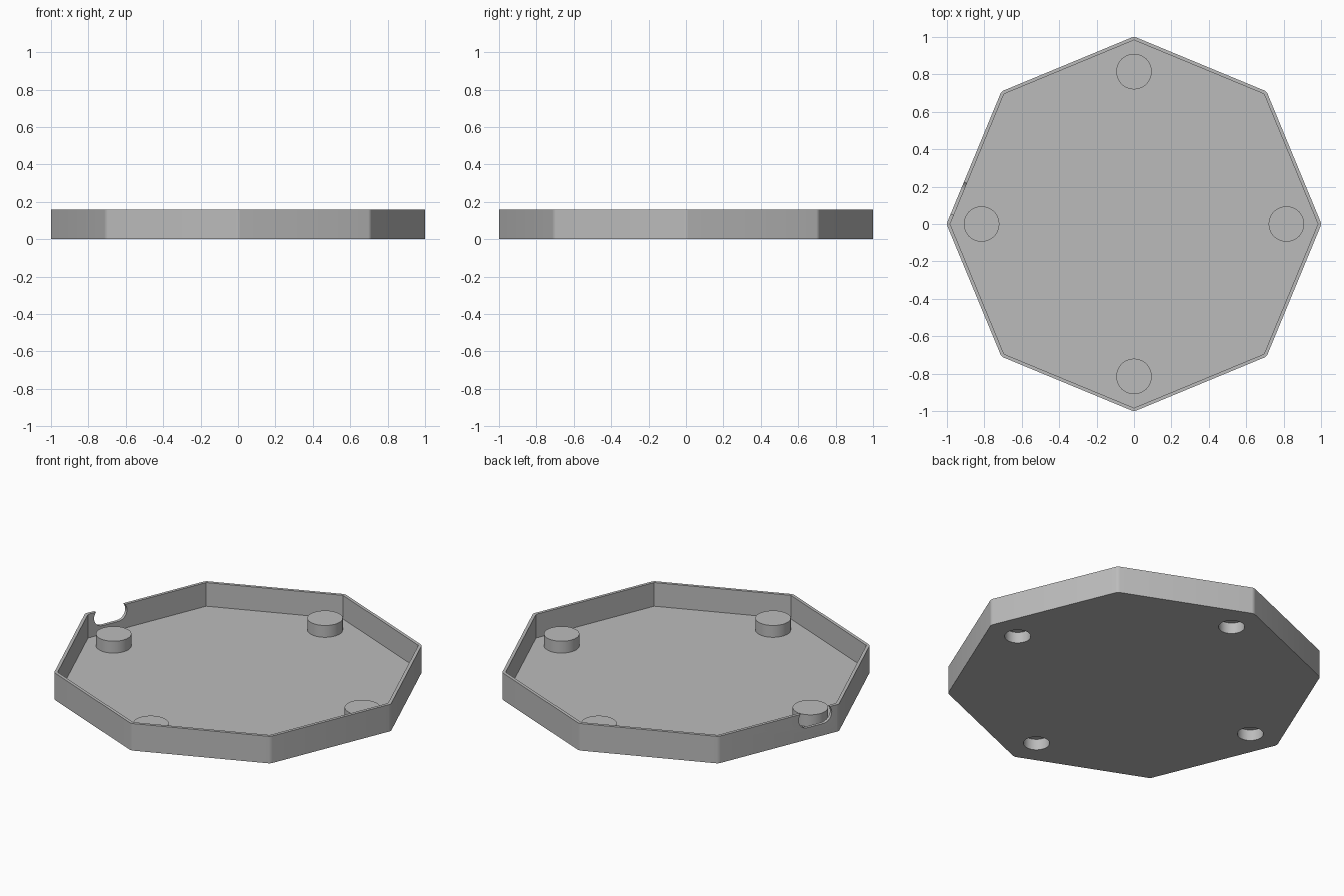
import bpy, bmesh
from math import sin, cos, pi
from mathutils import Matrix, Vector

cube = bpy.data.objects.get("Cube")
if cube:
    bpy.data.objects.remove(cube, do_unlink=True)

HEIGHT, FLOOR = 0.16, 0.02
POST_TOP, HOLE_TOP = 0.09, 0.065
POST_DISTANCE = 0.815

grey = bpy.data.materials.new("plain grey")
grey.use_nodes = True
colour = (0.5, 0.5, 0.5, 1)
grey.diffuse_color = colour
grey.node_tree.nodes["Principled BSDF"].inputs["Base Color"].default_value = colour


def ring(radius, sides):
    return [(radius * cos(2 * pi * i / sides), radius * sin(2 * pi * i / sides))
            for i in range(sides)]


def prism(name, outline, low, high, matrix=Matrix(), rounding=0):
    """Extrude a flat outline from low to high, optionally rounding its upright edges."""
    bm = bmesh.new()
    base = bm.faces.new([bm.verts.new((x, y, low)) for x, y in outline])
    top = bmesh.ops.extrude_face_region(bm, geom=[base])["geom"]
    bmesh.ops.translate(bm, vec=(0, 0, high - low),
                        verts=[g for g in top if isinstance(g, bmesh.types.BMVert)])
    if rounding:
        upright = [e for e in bm.edges
                   if abs(e.verts[0].co.z - e.verts[1].co.z) > 0.01]
        bmesh.ops.bevel(bm, geom=upright, offset=rounding, segments=5,
                        profile=0.5, affect='EDGES')
    bmesh.ops.recalc_face_normals(bm, faces=bm.faces)
    bm.transform(matrix)
    mesh = bpy.data.meshes.new(name)
    bm.to_mesh(mesh)
    bm.free()
    mesh.materials.append(grey)
    obj = bpy.data.objects.new(name, mesh)
    bpy.context.collection.objects.link(obj)
    return obj


def cut(obj, cutters):
    """Subtract the cutters and bake the result into the mesh."""
    for cutter in cutters:
        cutter.hide_render = True
        mod = obj.modifiers.new("cut", 'BOOLEAN')
        mod.operation = 'DIFFERENCE'
        mod.solver = 'EXACT'
        mod.object = cutter
    graph = bpy.context.evaluated_depsgraph_get()
    mesh = bpy.data.meshes.new_from_object(obj.evaluated_get(graph))
    obj.modifiers.clear()
    obj.data = mesh


# Octagonal tray and its hollow
tray = prism("tray", ring(1.0025, 8), 0, HEIGHT, rounding=0.0125)
hollow = prism("hollow_cutter", ring(0.983, 8), FLOOR, HEIGHT + 0.1)

# Slot with round ends, open at the rim, near the right-hand corner
r, half = 0.055, 0.05
slot = [(half * (1 if i <= 16 else -1) + r * cos(a), r * sin(a))
        for i in range(34)
        for a in [-pi / 2 + pi * (i if i <= 16 else i - 1) / 16]]
along = Vector((cos(3 * pi / 8), sin(3 * pi / 8), 0))
up = Vector((0, 0, 1))
place = Matrix((along, up, along.cross(up))).transposed().to_4x4()
place.translation = Vector((-1, 0, 0.125)) + along * 0.15
slot_cutter = prism("slot_cutter", slot, -0.06, 0.06, place)

# Four round posts with recesses open underneath
posts, holes = [], []
for side, (x, y) in zip(("left", "back", "right", "front"), ring(POST_DISTANCE, 4)):
    spot = Matrix.Translation((x, y, 0))
    posts.append(prism(side + "_post", ring(0.095, 48), FLOOR, POST_TOP, spot))
    holes.append(prism(side + "_hole_cutter", ring(0.07, 48), -0.05, HOLE_TOP, spot))

cut(tray, [hollow, slot_cutter] + holes)
for post, hole in zip(posts, holes):
    cut(post, [hole])
for cutter in [hollow, slot_cutter] + holes:
    bpy.data.objects.remove(cutter, do_unlink=True)

# Smooth the curves, keep the edges sharp
bpy.ops.object.select_all(action='DESELECT')
for obj in [tray] + posts:
    obj.select_set(True)
bpy.context.view_layer.objects.active = tray
bpy.ops.object.shade_smooth_by_angle(angle=pi / 6)
